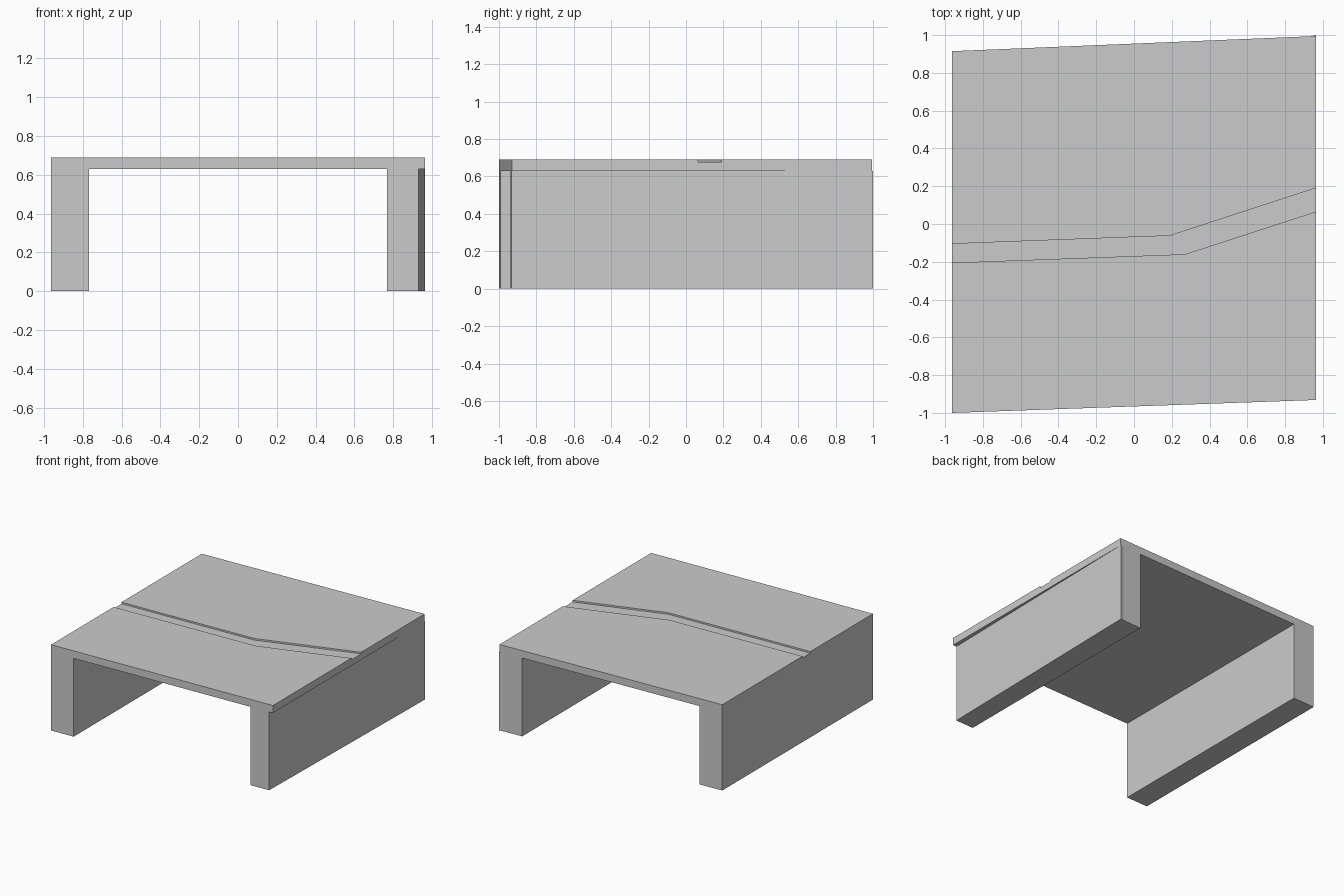
import bpy, bmesh

if "Cube" in bpy.data.objects:
    bpy.data.objects.remove(bpy.data.objects["Cube"])

HALF_W, INNER = 0.963, 0.767
TOP, UNDER, GROOVE_Z = 0.69, 0.63, 0.677


def front_y(x):
    return -1.0 + (x + HALF_W) * 0.0355


def back_y(x):
    return 0.915 + (x + HALF_W) * 0.0415


def prism(name, outline, z0, z1):
    """Extrude a plan outline between two heights."""
    bm = bmesh.new()
    face = bm.faces.new([bm.verts.new((x, y, z0)) for x, y in outline])
    ext = bmesh.ops.extrude_face_region(bm, geom=[face])
    for v in ext["geom"]:
        if isinstance(v, bmesh.types.BMVert):
            v.co.z = z1
    bmesh.ops.recalc_face_normals(bm, faces=bm.faces)
    mesh = bpy.data.meshes.new(name)
    bm.to_mesh(mesh)
    bm.free()
    obj = bpy.data.objects.new(name, mesh)
    bpy.context.collection.objects.link(obj)
    return obj


# Roof slab with skewed front and back edges
slab = prism("roof_slab", [
    (-HALF_W, front_y(-HALF_W)), (HALF_W, front_y(HALF_W)),
    (HALF_W, back_y(HALF_W)), (-HALF_W, back_y(-HALF_W))], UNDER, TOP)

# Shallow bent channel across the roof (ends run past the slab sides)
cutter = prism("channel_cutter", [
    (-1.10, -0.210), (0.27, -0.160), (1.10, 0.110),
    (1.10, 0.235), (0.19, -0.062), (-1.10, -0.110)], GROOVE_Z, TOP + 0.1)
cutter.hide_render = True
cutter.hide_viewport = True
mod = slab.modifiers.new("channel", "BOOLEAN")
mod.operation = "DIFFERENCE"
mod.solver = "EXACT"
mod.object = cutter

# Left wall, flush with the slab side
prism("left_wall", [
    (-HALF_W, front_y(-HALF_W)), (-INNER, front_y(-INNER)),
    (-INNER, back_y(-INNER)), (-HALF_W, back_y(-HALF_W))], 0, UNDER)

# Right wall, tapered on the outside so the slab overhangs at the front
prism("right_wall", [
    (INNER, front_y(INNER)), (0.93, front_y(0.93)),
    (HALF_W, 1.0), (0.935, back_y(0.935)), (INNER, back_y(INNER))], 0, UNDER)
